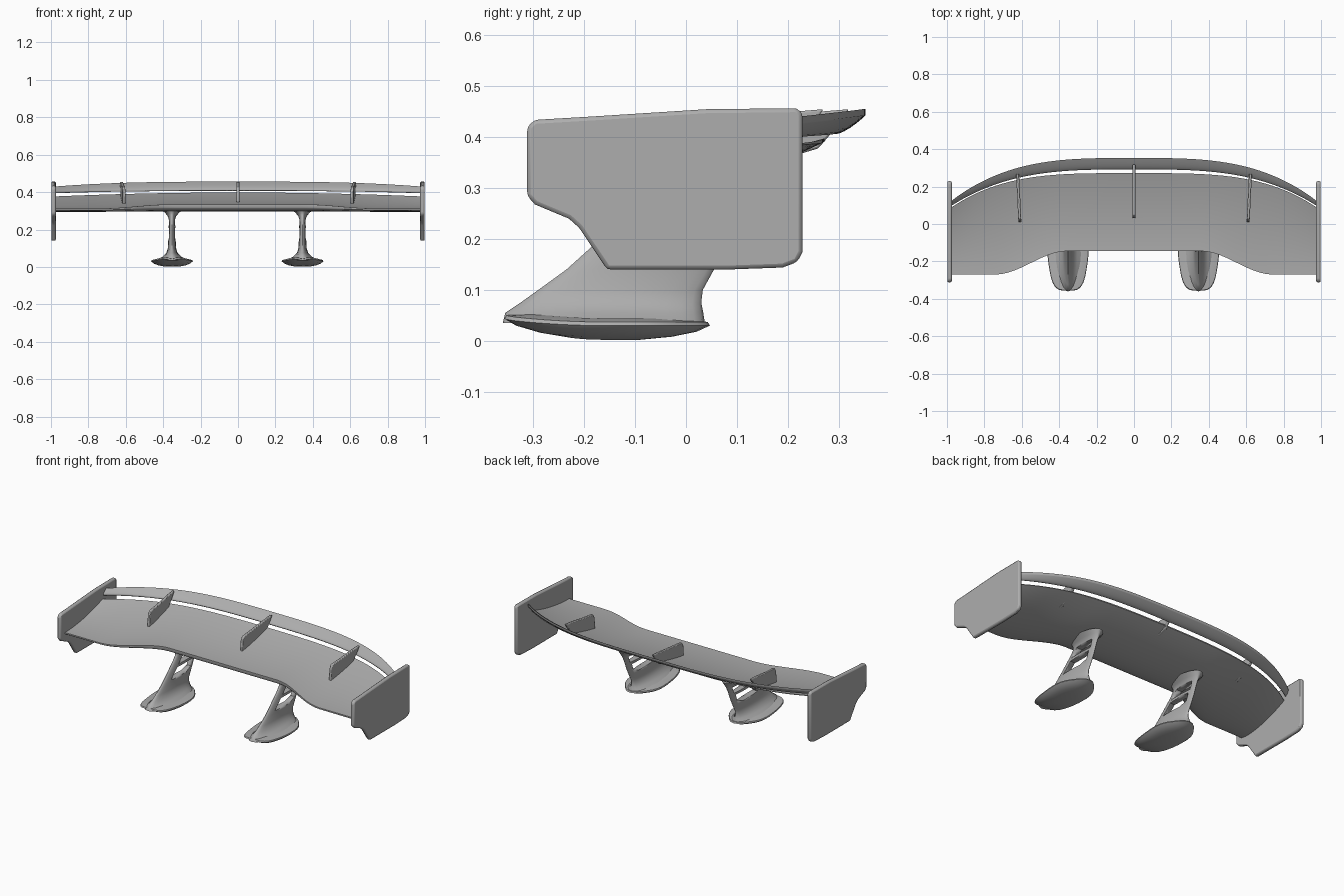
import bpy, bmesh, math

cube = bpy.data.objects.get("Cube")
if cube:
    bpy.data.objects.remove(cube)

grey = bpy.data.materials.new("plain_grey")
grey.use_nodes = True
grey.diffuse_color = (0.42, 0.42, 0.42, 1)
grey.node_tree.nodes["Principled BSDF"].inputs["Base Color"].default_value = (0.42, 0.42, 0.42, 1)


def finish(name, bm, bevel=0, angle=40):
    """Turn a bmesh into a shaded, named object."""
    bmesh.ops.recalc_face_normals(bm, faces=bm.faces)
    me = bpy.data.meshes.new(name)
    bm.to_mesh(me)
    bm.free()
    me.materials.append(grey)
    ob = bpy.data.objects.new(name, me)
    bpy.context.collection.objects.link(ob)
    if bevel:
        mod = ob.modifiers.new("soft_edges", "BEVEL")
        mod.width, mod.segments = bevel, 2
    bpy.ops.object.select_all(action="DESELECT")
    ob.select_set(True)
    bpy.context.view_layer.objects.active = ob
    bpy.ops.object.shade_smooth_by_angle(angle=math.radians(angle))
    return ob


def loft(name, rings, angle=40):
    """Skin a list of equal closed rings and cap both ends."""
    bm = bmesh.new()
    rows = [[bm.verts.new(p) for p in ring] for ring in rings]
    for a, b in zip(rows, rows[1:]):
        for i in range(len(a)):
            j = (i + 1) % len(a)
            bm.faces.new((a[i], a[j], b[j], b[i]))
    bm.faces.new(rows[0])
    bm.faces.new(rows[-1])
    return finish(name, bm, angle=angle)


def plate(name, outline, x, thick, bevel, skew=0):
    """Extrude a (y, z) outline sideways into a thin upright plate."""
    bm = bmesh.new()
    y0 = outline[0][0]
    sides = [[bm.verts.new((x + s * thick / 2 + skew * (y - y0), y, z)) for y, z in outline]
             for s in (-1, 1)]
    bm.faces.new(sides[0])
    bm.faces.new(sides[1])
    for i in range(len(outline)):
        j = (i + 1) % len(outline)
        bm.faces.new((sides[0][i], sides[0][j], sides[1][j], sides[1][i]))
    return finish(name, bm, bevel)


def ease(a, b, x):
    t = min(max((x - a) / (b - a), 0), 1)
    return t * t * (3 - 2 * t)


def blade_ring(x, front, rear, z_front, z_rear, thick, curve, nose, tail, n=14):
    """Curved aerofoil section with given nose and tail thickness ratios."""
    top, low = [], []
    for i in range(n + 1):
        t = (1 - math.cos(math.pi * i / n)) / 2
        y = front + (rear - front) * t
        z = z_front + (z_rear - z_front) * t ** curve
        h = thick * (nose * (1 - t) + tail * t + 1.7 * math.sqrt(t) * (1 - t))
        top.append((x, y, z))
        low.append((x, y, z - h))
    return top + low[::-1]


xs = [-0.98 + 1.96 * i / 64 for i in range(65)]

# Main wing: swept-forward ends, curved trailing edge
main = []
for x in xs:
    a = abs(x)
    out = ease(0.36, 0.74, a)
    main.append(blade_ring(x, -0.145 - 0.125 * out, 0.272 - 0.2 * a ** 3.6,
                           0.334 - 0.022 * out, 0.398 - 0.022 * a ** 2,
                           0.043 - 0.021 * out, 1.9, 0.35, 0.15))
loft("main_wing", main)

# Rear flap behind the slot, with a thick rounded trailing edge
flap = []
for x in xs:
    a = abs(x)
    flap.append(blade_ring(x, 0.292 - 0.21 * a ** 3.2, 0.353 - 0.248 * a ** 3.25,
                           0.414 - 0.01 * a ** 2, 0.456 - 0.028 * a ** 3, 0.02, 0.75,
                           0.2, 0.65, 8))
loft("rear_flap", flap, 60)

# End plates
end_outline = [(-0.298, 0.434), (-0.18, 0.441), (0.04, 0.455), (0.218, 0.457), (0.229, 0.446),
               (0.229, 0.175), (0.219, 0.155), (0.19, 0.144), (0.08, 0.14), (-0.155, 0.14),
               (-0.21, 0.222), (-0.23, 0.24), (-0.297, 0.268), (-0.312, 0.285), (-0.312, 0.42)]
for side, s in (("right", -1), ("left", 1)):
    plate(side + "_end_plate", end_outline, s * 0.986, 0.024, 0.008)

# Upright fins with a tall front edge, joining the main wing to the flap
for name, x, front, back in (("right", -0.61, 0.01, 0.27), ("centre", 0, 0.03, 0.32),
                             ("left", 0.61, 0.01, 0.27)):
    fin = [(front, 0.335), (front + 0.005, 0.405), (front + 0.018, 0.428), (front + 0.1, 0.436),
           (back - 0.06, 0.45), (back, 0.455), (back - 0.02, 0.425),
           (back - 0.06, 0.378), (front + 0.12, 0.345)]
    plate(name + "_fin", fin, x, 0.016, 0.004, skew=0.08 * x)


def oval(x, y0, y1, z, half, n=28):
    cy, ry = (y0 + y1) / 2, (y1 - y0) / 2
    return [(x + half * math.sin(2 * math.pi * i / n),
             cy + ry * math.cos(2 * math.pi * i / n), z) for i in range(n)]


# Struts: flared, raked blades with two lightening holes
levels = [(0.035, -0.36, 0.037, 0.085), (0.055, -0.355, 0.034, 0.05), (0.075, -0.325, 0.03, 0.03),
          (0.1, -0.29, 0.033, 0.022), (0.14, -0.235, 0.055, 0.02), (0.185, -0.185, 0.078, 0.018),
          (0.24, -0.125, 0.1, 0.018), (0.27, -0.095, 0.115, 0.022), (0.288, -0.09, 0.125, 0.036),
          (0.308, -0.1, 0.135, 0.06)]
holes = [[(-0.16, 0.152), (-0.02, 0.148), (0.03, 0.165), (0.045, 0.207), (-0.1, 0.207)],
         [(-0.085, 0.222), (0.06, 0.222), (0.08, 0.265), (-0.045, 0.265)]]
for side, x in (("right", -0.353), ("left", 0.345)):
    strut = loft(side + "_strut", [oval(x, y0, y1, z, h) for z, y0, y1, h in levels], 50)
    for k, outline in enumerate(holes):
        cutter = plate(side + "_hole_cutter_%d" % k, outline, x, 0.2, 0)
        cutter.hide_render = True
        cutter.hide_set(True)
        cutter.display_type = "WIRE"
        cut = strut.modifiers.new("hole", "BOOLEAN")
        cut.operation, cut.object, cut.solver = "DIFFERENCE", cutter, "EXACT"

    # Shallow bowl-shaped foot with an uneven rim and a narrower, raised toe
    foot = []
    for z, shrink in ((0.002, 0.35), (0.008, 0.65), (0.018, 0.88), (0.03, 1.0), (0.037, 0.98), (0.044, 0.7)):
        ring = []
        for i in range(32):
            t = 2 * math.pi * i / 32
            r = shrink * (1 + 0.035 * math.sin(5 * t) * shrink)
            c, s = math.cos(t), math.sin(t)
            ring.append((x + 0.11 * r * math.copysign(abs(c) ** 0.9, c),
                         -0.162 + 0.202 * r * math.copysign(abs(s) ** 0.9, s),
                         z + 0.014 * shrink * max(0, -s) ** 2))
        foot.append(ring)
    loft(side + "_foot", foot, 50)
